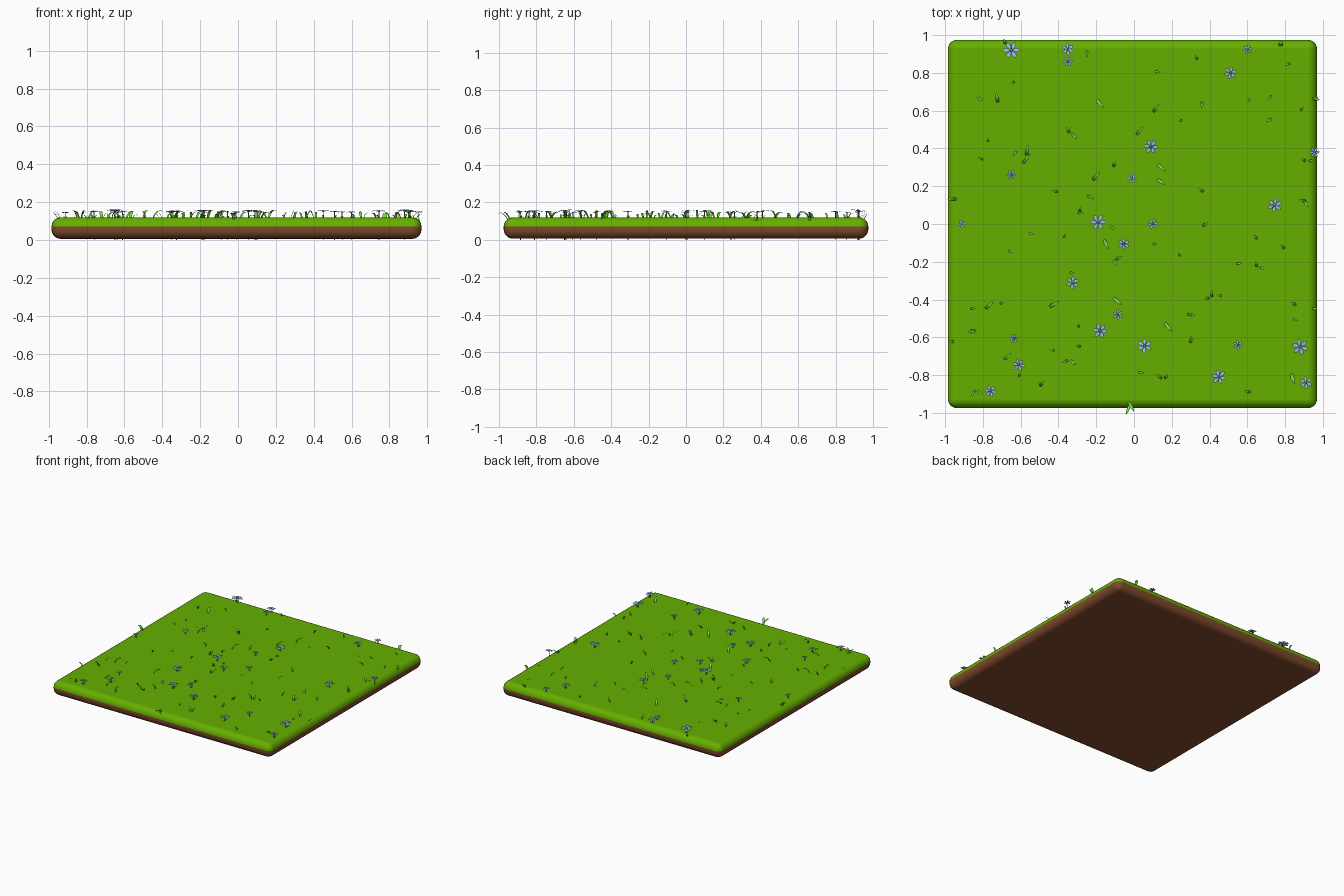
import bpy, bmesh, math, random
from mathutils import Matrix, Vector

random.seed(7)
cube = bpy.data.objects.get("Cube")
if cube:
    bpy.data.objects.remove(cube, do_unlink=True)


def material(name, colour):
    mat = bpy.data.materials.new(name)
    mat.use_nodes = True
    mat.diffuse_color = (*colour, 1)
    bsdf = mat.node_tree.nodes["Principled BSDF"]
    bsdf.inputs["Base Color"].default_value = (*colour, 1)
    bsdf.inputs["Roughness"].default_value = 0.9
    return mat


turf = material("turf green", (0.13, 0.43, 0.0))
soil = material("soil brown", (0.215, 0.07, 0.025))
blade_green = material("blade green", (0.17, 0.68, 0.06))
stem_green = material("stem green", (0.10, 0.40, 0.03))
petal_blue = material("petal blue", (0.36, 0.60, 0.92))
centre_violet = material("flower centre violet", (0.24, 0.22, 0.56))


def finish(name, bm, mats, smooth=True):
    for face in bm.faces:
        face.smooth = smooth
    mesh = bpy.data.meshes.new(name)
    bm.to_mesh(mesh)
    bm.free()
    for mat in mats:
        mesh.materials.append(mat)
    obj = bpy.data.objects.new(name, mesh)
    bpy.context.collection.objects.link(obj)
    return obj


# Ground slab: rounded block, turf above and soil below
BOTTOM, TOP, SEAM = 0.006, 0.12, 0.07
bm = bmesh.new()
bmesh.ops.create_cube(bm, size=1)
bmesh.ops.scale(bm, vec=(1.955, 1.95, TOP - BOTTOM), verts=bm.verts)
bmesh.ops.translate(bm, vec=(-0.008, 0, (TOP + BOTTOM) / 2), verts=bm.verts)
bmesh.ops.bevel(bm, geom=bm.edges[:], offset=0.05, segments=5, profile=0.5, affect='EDGES')
for face in bm.faces:
    face.material_index = 0 if face.calc_center_median().z > SEAM else 1
ground = finish("ground_slab", bm, [turf, soil])
normals = ground.modifiers.new("even shading", 'WEIGHTED_NORMAL')
normals.weight = 100


# Grass: tapered blades that curl over, facing up
def add_blade(bm, x, y, angle, height, reach, width):
    out = Vector((math.cos(angle), math.sin(angle), 0))
    side = Vector((-out.y, out.x, 0))
    rim = max(abs(x + 0.01), abs(y)) - 0.925
    base = Vector((x, y, TOP - 0.008 - max(0, rim) * 0.5))
    steps, rows = 5, []
    for i in range(steps):
        t = i / steps
        mid = base + out * reach * t ** 1.2
        mid.z += height * math.sin(t * 2.1)
        w = width * (0.65 + 0.8 * t) * (1 - t ** 3)
        rows.append([bm.verts.new(p) for p in (mid + side * w, mid - side * w)])
    tip = bm.verts.new(base + out * reach + Vector((0, 0, height * math.sin(2.1))))
    for a, b in zip(rows, rows[1:]):
        bm.faces.new((a[0], a[1], b[1], b[0]))
    bm.faces.new((*rows[-1], tip))


# Broad long blades: position and leaning direction in degrees
broad_blades = [
    (-.72, .64, 100), (-.2, .66, -50), (.01, .47, 50), (.1, .59, 55), (-.59, .32, 50),
    (-.57, .36, 80), (-.22, .23, 50), (.12, .32, -40), (.12, .24, -35), (-.16, -.08, -65),
    (-.79, -.45, 40), (-.69, -.72, 40), (-.03, -.94, -60), (-.02, -.95, -110),
    (.16, -.52, -50), (-.45, -.44, 30), (-.11, -.39, -40), (.83, -.79, -70)]
# Narrow tufts
tufts = [
    (-.25, .15), (-.85, -.56), (-.28, -.65), (-.35, -.72), (.29, -.63), (.8, -.13),
    (.65, -.23), (.54, -.21), (.86, -.43), (.9, .12), (.91, .33), (.73, .56), (.73, .68),
    (.77, .94), (.36, .65), (.11, .81), (-.25, .92), (-.68, .95), (-.34, .48), (-.11, .3),
    (-.4, .17), (-.3, .06), (-.11, -.19), (.62, -.89), (.15, -.82), (-.5, -.86),
    (-.84, -.88), (-.95, -.62), (-.83, .67), (.94, .66), (.94, -.45), (.4, -.39),
    (.28, -.48), (-.95, .13), (.37, .17), (.36, -.01)]
bm = bmesh.new()
for x, y, degrees in broad_blades:
    add_blade(bm, x, y, math.radians(degrees), random.uniform(0.035, 0.05),
              random.uniform(0.055, 0.07), random.uniform(0.008, 0.01))
for x, y in tufts:
    on_rim = max(abs(x), abs(y)) > 0.93
    for n in range(random.choice((1, 1, 2))):
        angle = random.uniform(0, math.tau)
        if on_rim:
            outward = (x, 0) if abs(x) > abs(y) else (0, y)
            angle = math.atan2(outward[1], outward[0]) + random.uniform(-0.4, 0.4)
        add_blade(bm, x + n * 0.012, y, angle, random.uniform(0.03, 0.048),
                  random.uniform(0.03, 0.042), random.uniform(0.006, 0.008))
# Loose short blades between the tufts
for n in range(25):
    add_blade(bm, random.uniform(-.9, .9), random.uniform(-.9, .9),
              random.uniform(0, math.tau), random.uniform(0.02, 0.035),
              random.uniform(0.02, 0.035), 0.006)
finish("grass_blades", bm, [blade_green])


# Flowers: six pointed petals round a small domed centre, on a rooted stem
def add_flower(petals, centres, stems, x, y, r):
    z = 0.135 + r * 0.4
    turn = random.uniform(0, math.tau)
    tilt = Matrix.Rotation(random.uniform(-.15, .15), 4, 'X')
    place = Matrix.Translation((x, y, z)) @ tilt
    outline = ((.1, -.06), (.55, -.25), (.85, -.18), (1, 0), (.85, .18), (.55, .25), (.1, .06))
    for k in range(6):
        spin = place @ Matrix.Rotation(turn + k * math.tau / 6, 4, 'Z')
        ring = [petals.verts.new(spin @ Vector((u * r, v * r, 0.12 * r * math.sin(u * 3))))
                for u, v in outline]
        petals.faces.new(ring)
    bmesh.ops.create_uvsphere(
        centres, u_segments=8, v_segments=4, radius=r * 0.2,
        matrix=place @ Matrix.Translation((0, 0, 0.05 * r)) @ Matrix.Scale(0.6, 4, (0, 0, 1)))
    root = 0.0 if abs(x) < 0.9 else 0.06
    bmesh.ops.create_cone(
        stems, cap_ends=True, segments=6, radius1=0.002, radius2=0.0025,
        depth=z - root, matrix=Matrix.Translation((x, y, (z + root) / 2)))


flowers = [
    (-.65, .92, .047), (-.35, .925, .034), (-.35, .86, .027), (.6, .925, .027),
    (.51, .8, .034), (.09, .41, .04), (-.65, .26, .027), (-.01, .24, .027),
    (.955, .38, .028), (.745, .1, .04), (-.91, 0, .023), (-.19, .01, .043),
    (.1, 0, .028), (-.055, -.105, .032), (-.325, -.31, .036), (-.085, -.48, .028),
    (-.18, -.565, .04), (-.635, -.605, .024), (.055, -.645, .04), (-.61, -.745, .034),
    (.55, -.64, .027), (.45, -.81, .04), (.88, -.65, .045), (.91, -.84, .034),
    (-.76, -.885, .033)]
petals, centres, stems = bmesh.new(), bmesh.new(), bmesh.new()
for x, y, r in flowers:
    add_flower(petals, centres, stems, x, y, r)
    # Curled leaves at the foot of each flower
    for side in (0, 1):
        angle = random.uniform(0, math.pi) + side * math.pi
        add_blade(stems, x, y, angle, r * 0.5, r * 0.7, 0.004)
finish("flower_petals", petals, [petal_blue], smooth=False)
finish("flower_centres", centres, [centre_violet])
finish("flower_stems", stems, [stem_green])
